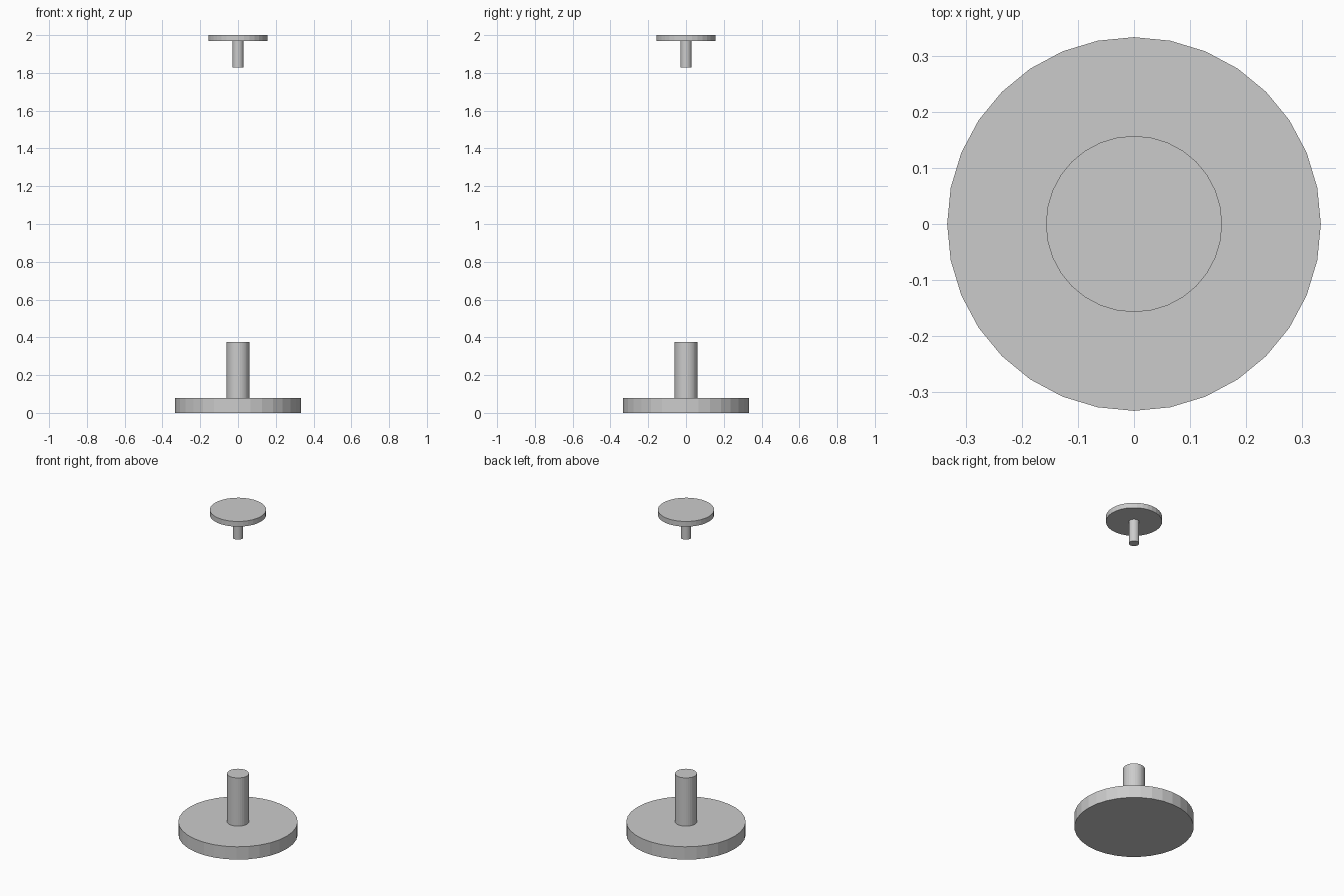
import bpy

if "Cube" in bpy.data.objects:
    bpy.data.objects.remove(bpy.data.objects["Cube"])

SIDES = 32


def cylinder(name, radius, z_bottom, z_top):
    bpy.ops.mesh.primitive_cylinder_add(
        vertices=SIDES, radius=radius, depth=z_top - z_bottom,
        location=(0, 0, (z_bottom + z_top) / 2))
    obj = bpy.context.object
    obj.name = obj.data.name = name
    return obj


# Lower piece: wide foot disc with an upright post
cylinder("base_disc", 0.333, 0.0, 0.079)
cylinder("base_post", 0.061, 0.079, 0.376)

# Upper piece: smaller disc with a stem hanging below it
cylinder("top_stem", 0.029, 1.828, 1.968)
cylinder("top_disc", 0.157, 1.968, 2.0)
